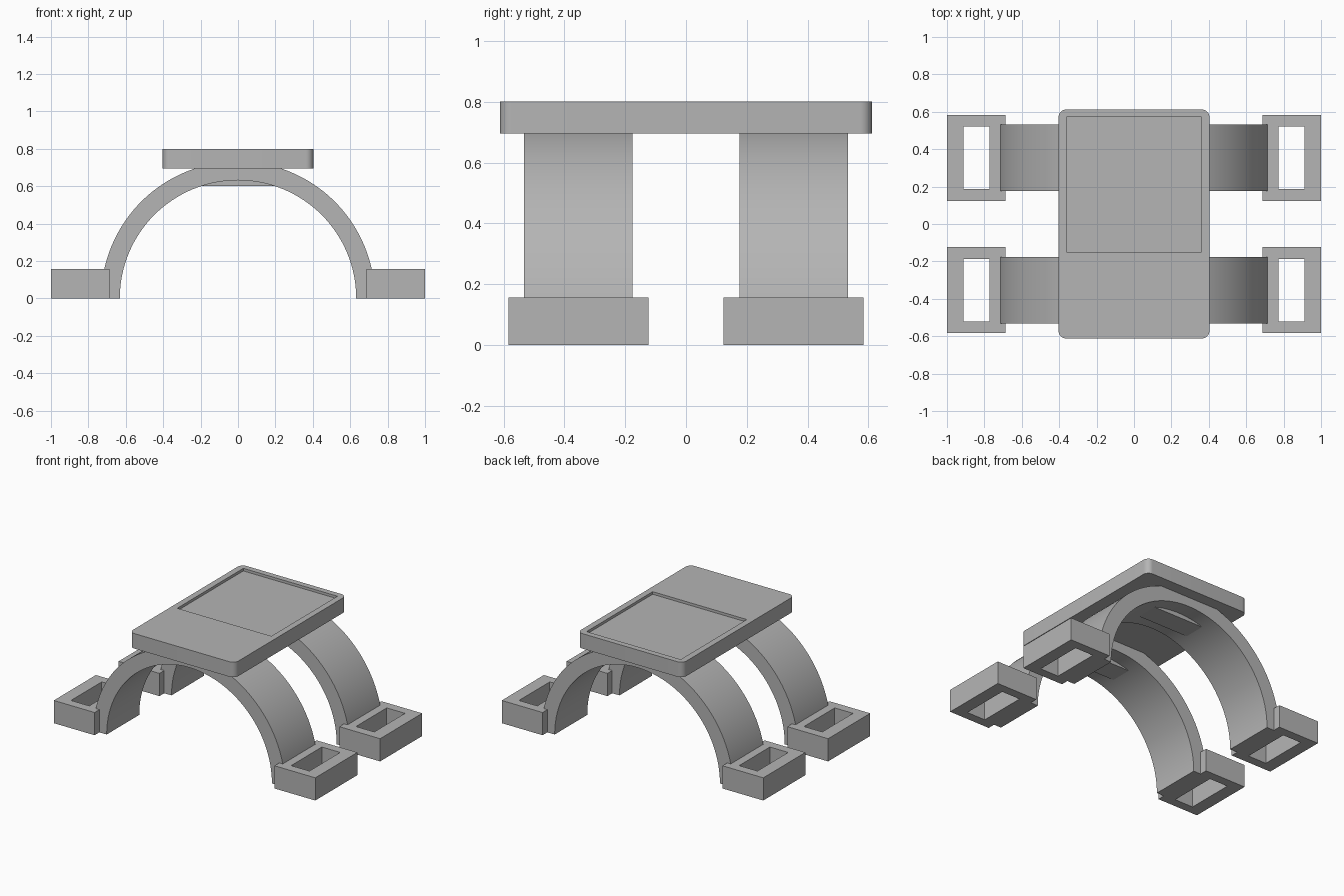
import bpy
import bmesh
from math import cos, sin, pi, radians

if "Cube" in bpy.data.objects:
    bpy.data.objects.remove(bpy.data.objects["Cube"], do_unlink=True)

GREY = (0.46, 0.46, 0.46, 1.0)
grey = bpy.data.materials.new("plain_grey")
grey.use_nodes = True
grey.diffuse_color = GREY
grey.node_tree.nodes["Principled BSDF"].inputs["Base Color"].default_value = GREY


def make_object(name, bm):
    bmesh.ops.recalc_face_normals(bm, faces=bm.faces)
    mesh = bpy.data.meshes.new(name)
    bm.to_mesh(mesh)
    bm.free()
    mesh.materials.append(grey)
    obj = bpy.data.objects.new(name, mesh)
    bpy.context.collection.objects.link(obj)
    return obj


def box(name, low, high, corner=0):
    """Box between two corners, with optionally rounded upright edges."""
    bm = bmesh.new()
    bmesh.ops.create_cube(bm, size=1)
    for v in bm.verts:
        v.co = [(a + b) / 2 + c * (b - a) for a, b, c in zip(low, high, v.co)]
    if corner:
        upright = [e for e in bm.edges
                   if abs(e.verts[0].co.z - e.verts[1].co.z) > 0.01]
        bmesh.ops.bevel(bm, geom=upright, offset=corner, segments=8,
                        profile=0.5, affect='EDGES')
    return make_object(name, bm)


def activate(obj):
    bpy.ops.object.select_all(action='DESELECT')
    obj.select_set(True)
    bpy.context.view_layer.objects.active = obj


def cut(obj, cutter):
    mod = obj.modifiers.new("cut", 'BOOLEAN')
    mod.operation = 'DIFFERENCE'
    mod.solver = 'EXACT'
    mod.object = cutter
    activate(obj)
    bpy.ops.object.modifier_apply(modifier=mod.name)
    bpy.data.objects.remove(cutter, do_unlink=True)


def smooth(obj):
    activate(obj)
    bpy.ops.object.shade_smooth_by_angle(angle=radians(30))


def arch(name, inner, outer, y0, y1, steps=64):
    """Half ring standing on the ground, extruded along y."""
    bm = bmesh.new()
    angles = [pi * i / steps for i in range(steps + 1)]
    rings = [[bm.verts.new((r * cos(a), y, r * sin(a))) for a in angles]
             for r, y in ((inner, y0), (outer, y0), (outer, y1), (inner, y1))]
    for k in range(4):
        a, b = rings[k], rings[(k + 1) % 4]
        for i in range(steps):
            bm.faces.new((a[i], a[i + 1], b[i + 1], b[i]))
    for end in (0, -1):
        bm.faces.new([ring[end] for ring in rings])
    obj = make_object(name, bm)
    smooth(obj)
    return obj


# Top plate with a shallow rectangular recess towards the back
plate = box("top_plate", (-0.403, -0.612, 0.696), (0.403, 0.612, 0.8), 0.04)
cut(plate, box("recess_cutter", (-0.36, -0.15, 0.782), (0.36, 0.572, 0.9)))
smooth(plate)

for end, sy in (("front", -1), ("back", 1)):
    yc = 0.354 * sy
    # Arched legs
    arch(end + "_arch", 0.632, 0.732, yc - 0.178, yc + 0.178)
    # Mounting block under the crown of the arch
    box(end + "_mounting_block", (-0.2, yc - 0.075, 0.602), (0.2, yc + 0.075, 0.71))
    # Hollow feet
    for side, sx in (("right", -1), ("left", 1)):
        x0, x1 = sorted((0.688 * sx, 1.0 * sx))
        h0, h1 = sorted((0.772 * sx, 0.912 * sx))
        foot = box(f"{end}_{side}_foot", (x0, yc - 0.23, 0), (x1, yc + 0.23, 0.157))
        cut(foot, box("foot_cutter", (h0, yc - 0.168, -0.1), (h1, yc + 0.168, 0.3)))
